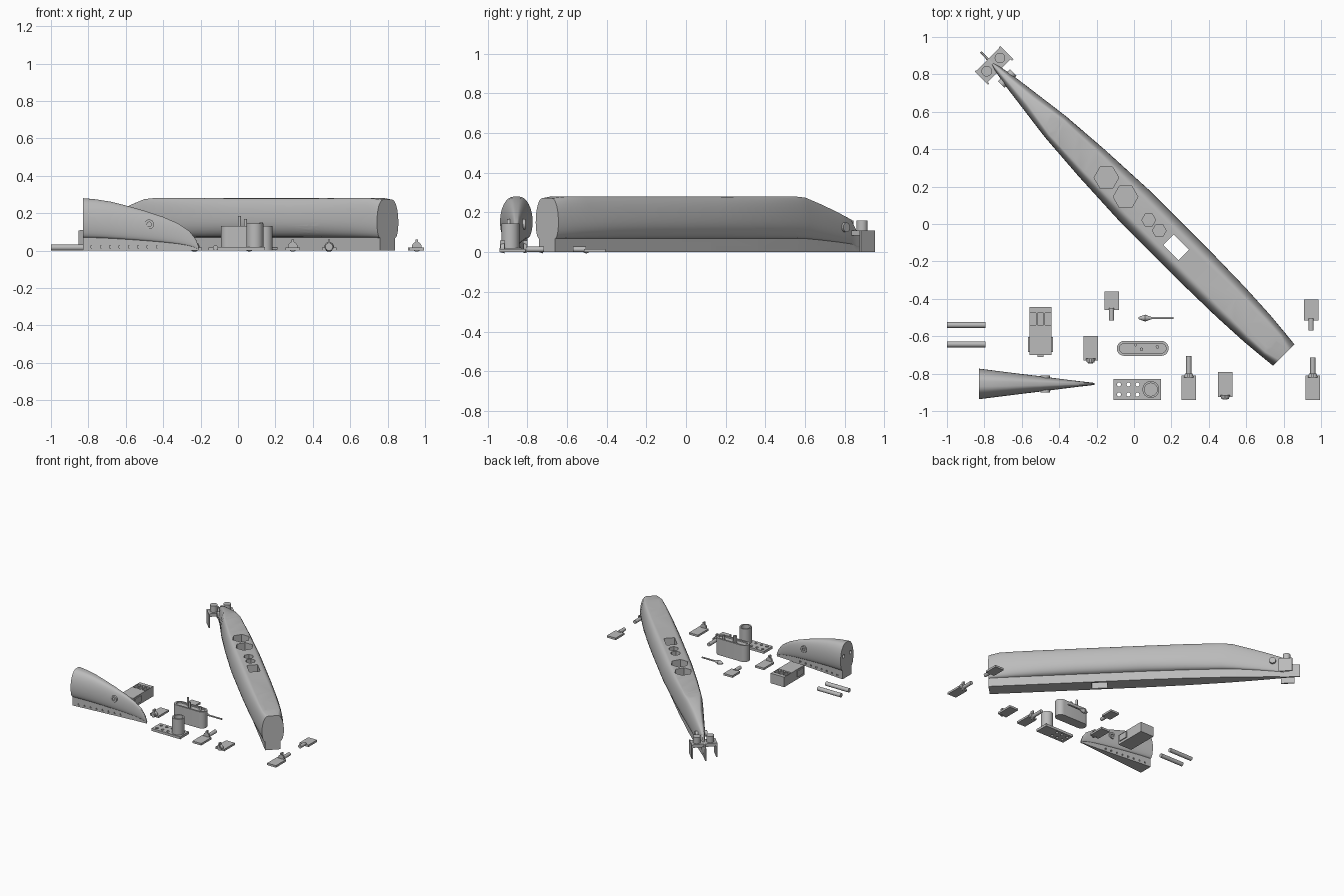
import bpy, bmesh, math
from mathutils import Matrix, Vector

if "Cube" in bpy.data.objects:
    bpy.data.objects.remove(bpy.data.objects["Cube"])

GREY = bpy.data.materials.new("plain_grey")
GREY.diffuse_color = (0.5, 0.5, 0.5, 1)
GREY.use_nodes = True
GREY.node_tree.nodes["Principled BSDF"].inputs["Base Color"].default_value = GREY.diffuse_color


def finish(name, bm, matrix=None):
    """Turn a bmesh into a named, shaded object."""
    if matrix:
        bm.transform(matrix)
    bmesh.ops.recalc_face_normals(bm, faces=bm.faces[:])
    me = bpy.data.meshes.new(name)
    bm.to_mesh(me)
    bm.free()
    me.materials.append(GREY)
    ob = bpy.data.objects.new(name, me)
    bpy.context.collection.objects.link(ob)
    return ob


def smooth(ob):
    bpy.ops.object.select_all(action='DESELECT')
    ob.select_set(True)
    bpy.context.view_layer.objects.active = ob
    bpy.ops.object.shade_smooth_by_angle(angle=math.radians(32))


def add_box(bm, x0, x1, y0, y1, z0, z1):
    m = Matrix.Translation(((x0 + x1) / 2, (y0 + y1) / 2, (z0 + z1) / 2))
    m = m @ Matrix.Diagonal((x1 - x0, y1 - y0, z1 - z0, 1))
    bmesh.ops.create_cube(bm, size=1, matrix=m)


def add_cyl(bm, a, b, r, n=24, r2=None, turn=0):
    a, b = Vector(a), Vector(b)
    rot = (b - a).to_track_quat('Z', 'Y').to_matrix().to_4x4()
    m = Matrix.Translation((a + b) / 2) @ rot @ Matrix.Rotation(turn, 4, 'Z')
    bmesh.ops.create_cone(bm, cap_ends=True, segments=n, radius1=r,
                          radius2=r if r2 is None else r2,
                          depth=(b - a).length, matrix=m)


def cut(ob, bm, matrix=None):
    """Subtract the cutter shapes from an object."""
    cutter = finish("cutter", bm, matrix)
    cutter.hide_render = True
    mod = ob.modifiers.new("cut", 'BOOLEAN')
    mod.operation, mod.solver, mod.object = 'DIFFERENCE', 'EXACT', cutter
    bpy.context.view_layer.objects.active = ob
    bpy.ops.object.modifier_apply(modifier="cut")
    bpy.data.objects.remove(cutter)


def lerp_row(rows, u):
    for p, q in zip(rows, rows[1:]):
        if u <= q[0]:
            t = (u - p[0]) / (q[0] - p[0])
            return [a + (b - a) * t for a, b in zip(p, q)]
    return rows[-1]


def loft(rows):
    """Loft stations (position, keel half, widest half, deck half, height)."""
    bm, rings = bmesh.new(), []
    for u, b, m, d, h in rows:
        zk, zm = 0.25 * h, 0.55 * h
        half = [(b, 0)]
        for i in range(6):
            t = i / 6 * math.pi / 2
            half.append((b + (m - b) * math.sin(t), zm - (zm - zk) * math.cos(t)))
        for i in range(9):
            t = i / 8 * math.pi / 2
            half.append((d + (m - d) * math.cos(t), zm + (h - zm) * math.sin(t)))
        ring = half + [(-v, z) for v, z in reversed(half)]
        rings.append([bm.verts.new((u, v, z)) for v, z in ring])
    n = len(rings[0])
    for p, q in zip(rings, rings[1:]):
        for i in range(n):
            j = (i + 1) % n
            bm.faces.new((p[i], p[j], q[j], q[i]))
    bm.faces.new(rings[0])
    bm.faces.new(rings[-1])
    return bm


def keel_slots(bm, rows, start, end, step):
    u = start
    while u < end:
        b = lerp_row(rows, u)[1]
        for s in (-1, 1):
            add_box(bm, u - 0.006, u + 0.006, s * b - 0.008, s * b + 0.008, 0.014, 0.027)
        u += step


# Main hull, built along its own axis then turned onto the diagonal
PLACE = Matrix.Translation((0.80, -0.70, 0)) @ Matrix.Rotation(math.radians(135), 4, 'Z')
hull_rows = [(0, .057, .081, .035, .272), (.08, .057, .089, .058, .28),
             (.2, .057, .1, .062, .28), (.4, .057, .11, .062, .28),
             (.65, .057, .115, .062, .28), (1.13, .057, .115, .062, .28),
             (1.45, .052, .1, .062, .28), (1.72, .042, .08, .054, .28),
             (1.80, .038, .07, .04, .275), (1.92, .03, .054, .02, .245),
             (2.05, .02, .037, .01, .205), (2.16, .01, .018, .005, .165),
             (2.2, .006, .008, .004, .11), (2.29, .004, .005, .003, .10)]
hull = finish("hull", loft(hull_rows), PLACE)

cb = bmesh.new()
for u in (1.63, 1.485, 1.34, 1.195, .32):                 # large hexagonal wells
    add_cyl(cb, (u, 0, .2), (u, 0, .32), .066, 6, turn=math.radians(15))
for u in (1.74, 1.02, .94, .2, .105):                     # small hexagonal wells
    add_cyl(cb, (u, 0, .22), (u, 0, .32), .037, 6, turn=math.radians(15))
add_box(cb, .755, .87, -.04, .04, -.05, .35)              # opening through the hull
add_box(cb, .62, .74, -.055, .055, .255, .35)             # tower socket
for s in (-1, 1):                                         # joint pin holes
    add_cyl(cb, (-.02, s * .045, .18), (.04, s * .045, .18), .014, 16)
add_cyl(cb, (.47, .095, .115), (.47, .13, .115), .03, 20)  # side port
keel_slots(cb, hull_rows, .1, 1.95, .07)
cut(hull, cb, PLACE)
smooth(hull)

# Stern planes with end plates and upright hubs
bm = bmesh.new()
for s in (-1, 1):
    y0, y1 = sorted((s * .004, s * .092))
    add_box(bm, 2.15, 2.235, y0, y1, .085, .11)
    y0, y1 = sorted((s * .086, s * .096))
    add_box(bm, 2.14, 2.24, y0, y1, 0, .108)
    add_cyl(bm, (2.195, s * .05, .10), (2.195, s * .05, .16), .028)
add_cyl(bm, (2.09, -.045, .125), (2.09, .045, .125), .024)
smooth(finish("stern_planes", bm, PLACE))

# Separate bow section
BOW = Matrix.Translation((0, -.855, 0))
bow_rows = [(-.83, .056, .082, .014, .28), (-.76, .05, .073, .013, .274),
            (-.68, .042, .063, .012, .261), (-.6, .035, .053, .01, .241),
            (-.5, .026, .041, .008, .213), (-.4, .017, .028, .006, .18),
            (-.32, .01, .018, .005, .145), (-.26, .006, .011, .004, .105),
            (-.225, .004, .007, .003, .06), (-.21, .003, .005, .002, .02)]
bow = finish("bow", loft(bow_rows), BOW)
cb = bmesh.new()
for s in (-1, 1):
    add_cyl(cb, (-.85, s * .045, .18), (-.79, s * .045, .18), .014, 16)
keel_slots(cb, bow_rows, -.78, -.4, .05)
cut(bow, cb, BOW)
smooth(bow)
bm = bmesh.new()
add_cyl(bm, (-.475, -.046, .14), (-.475, .046, .14), .026)
hub = finish("bow_plane_socket", bm, BOW)
cb = bmesh.new()
for s in (-1, 1):
    add_cyl(cb, (-.475, s * .03, .14), (-.475, s * .06, .14), .012, 16)
cut(hub, cb, BOW)
smooth(hub)

# Joining rods
for i, y in enumerate((-.54, -.643)):
    bm = bmesh.new()
    add_cyl(bm, (-1, y, .016), (-.795, y, .016), .016)
    smooth(finish(f"joining_rod_{i + 1}", bm))

# Slotted block
bm = bmesh.new()
add_box(bm, -.56, -.44, -.70, -.445, 0, .08)
block = finish("slotted_block", bm)
cb = bmesh.new()
for x in (-.54, -.5, -.46):
    add_box(cb, x - .015, x + .015, -.54, -.475, .03, .1)
cut(block, cb)
bm = bmesh.new()
for x in (-.562, -.438):
    add_box(bm, x - .005, x + .005, -.685, -.605, .02, .07)
add_box(bm, -.515, -.485, -.712, -.70, .01, .04)
finish("block_lugs", bm)

# Tower with a recessed top and masts
def add_stadium(bm, x0, x1, y, r, z0, z1, n=14):
    pts = []
    for cx, start in ((x1 - r, -math.pi / 2), (x0 + r, math.pi / 2)):
        for i in range(n + 1):
            a = start + math.pi * i / n
            pts.append(bm.verts.new((cx + r * math.cos(a), y + r * math.sin(a), z0)))
    f = bm.faces.new(pts)
    out = bmesh.ops.extrude_face_region(bm, geom=[f])
    bmesh.ops.translate(bm, vec=(0, 0, z1 - z0),
                        verts=[v for v in out["geom"] if isinstance(v, bmesh.types.BMVert)])


bm = bmesh.new()
add_stadium(bm, -.092, .185, -.665, .04, 0, .132)
tower = finish("tower", bm)
cb = bmesh.new()
add_stadium(cb, -.078, .171, -.665, .026, .122, .15)
cut(tower, cb)
smooth(tower)
bm = bmesh.new()
for x, y, h in ((.008, -.645, .185), (.04, -.67, .168), (.125, -.657, .15)):
    add_cyl(bm, (x, y, .11), (x, y, h), .009, 16)
smooth(finish("masts", bm))

# Drilled base plate with an upright tube
bm = bmesh.new()
add_box(bm, -.11, .145, -.94, -.83, 0, .02)
plate = finish("drilled_plate", bm)
cb = bmesh.new()
for x in (-.08, -.03, .018):
    for y in (-.858, -.912):
        add_cyl(cb, (x, y, -.02), (x, y, .05), .011, 16)
cut(plate, cb)
bm = bmesh.new()
add_cyl(bm, (.09, -.885, .01), (.09, -.885, .145), .045, 32)
tube = finish("upright_tube", bm)
cb = bmesh.new()
add_cyl(cb, (.09, -.885, .03), (.09, -.885, .2), .034, 32)
cut(tube, cb)
smooth(tube)

# Periscope lying flat
bm = bmesh.new()
add_cyl(bm, (.025, -.503, .012), (.06, -.503, .012), .006, 16, .018)
add_cyl(bm, (.06, -.503, .012), (.095, -.503, .012), .018, 16, .006)
add_cyl(bm, (.09, -.503, .012), (.21, -.503, .012), .006, 12)
smooth(finish("periscope", bm))

# Control planes: x, plate y range, peg end y, collar and upright blade
planes = [(-.12, -.46, -.36, -.515, False), (.947, -.515, -.405, -.57, False),
          (.293, -.94, -.81, -.705, True), (.956, -.94, -.81, -.715, True),
          (-.232, -.73, -.60, -.745, True), (.487, -.925, -.79, -.937, True)]
for i, (x, y0, y1, end, collar) in enumerate(planes):
    bm = bmesh.new()
    add_box(bm, x - .039, x + .039, y0, y1, 0, .016)
    root = y1 if end > y1 else y0
    way = 1 if end > y1 else -1
    add_cyl(bm, (x, root - way * .01, .014), (x, end, .014), .014, 16)
    if collar:
        add_cyl(bm, (x, root - way * .01, .02), (x, root + way * .01, .02), .026, 20, .02)
        add_box(bm, x - .006, x + .006, root - .012, root + .012, .01, .06)
    smooth(finish(f"control_plane_{i + 1}", bm))
